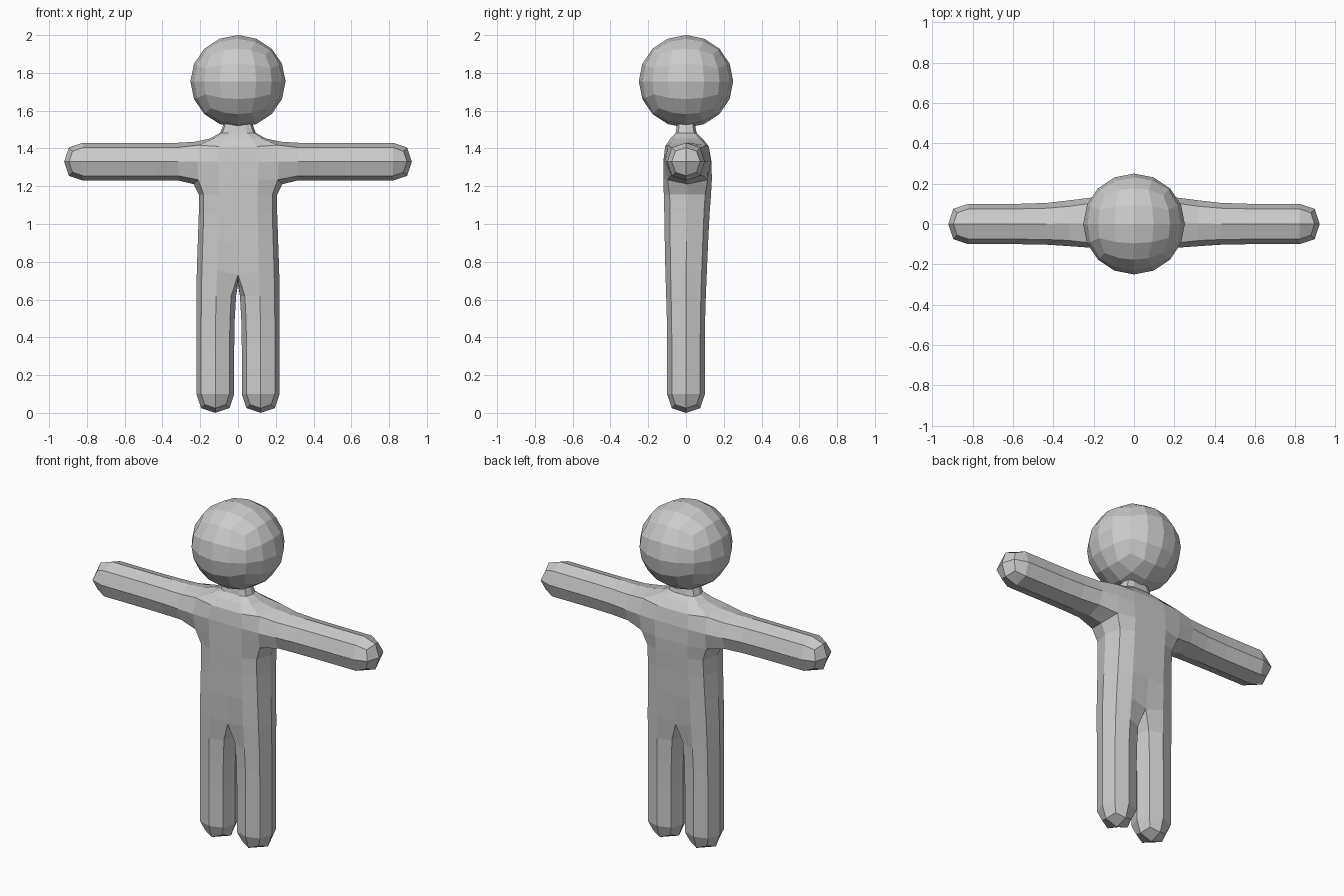
import bpy, bmesh
from math import tan, pi
from mathutils import Vector

if "Cube" in bpy.data.objects:
    bpy.data.objects.remove(bpy.data.objects["Cube"])


def make_object(name, bm):
    bmesh.ops.recalc_face_normals(bm, faces=bm.faces)
    mesh = bpy.data.meshes.new(name)
    bm.to_mesh(mesh)
    bm.free()
    ob = bpy.data.objects.new(name, mesh)
    bpy.context.collection.objects.link(ob)
    return ob


bm = bmesh.new()


def level_ring(x0, x1, y0, y1, z):
    return [bm.verts.new(p) for p in
            ((x0, y0, z), (x1, y0, z), (x1, y1, z), (x0, y1, z))]


def bridge(a, b, sides):
    for i in sides:
        j = (i + 1) % 4
        bm.faces.new((a[i], a[j], b[j], b[i]))


def chain(rings, sides):
    for a, b in zip(rings, rings[1:]):
        bridge(a, b, sides)


FRONT, OUTER, BACK, INNER = range(4)
ALL = (FRONT, OUTER, BACK, INNER)

# leg: square cage from the foot to the hip
hip = level_ring(0, 0.22, -0.11, 0.11, 0.74)
leg = [level_ring(0.02, 0.22, -0.1, 0.1, z) for z in (0, 0.2, 0.5)]
chain(leg + [hip], ALL)
bm.faces.new(leg[0])

# torso half, left open on the mirror plane and at the arm socket
waist = level_ring(0, 0.205, -0.115, 0.125, 1.08)
chest = level_ring(0, 0.21, -0.12, 0.14, 1.23)
shoulder = level_ring(0, 0.22, -0.12, 0.13, 1.43)
chain([hip, waist, chest], (FRONT, OUTER, BACK))
bridge(chest, shoulder, (FRONT, BACK))

# neck, ending inside the head
neck = [level_ring(0, 0.075, -0.045, 0.045, 1.475),
        level_ring(0, 0.08, -0.05, 0.05, 1.58)]
chain([shoulder] + neck, (FRONT, OUTER, BACK))
bm.faces.new(neck[-1])

# arm: square cage out of the socket
arm = [[chest[1], chest[2], shoulder[2], shoulder[1]]]
for x in (0.42, 0.72, 0.92):
    arm.append([bm.verts.new((x, y, z)) for y, z in
                ((-0.1, 1.23), (0.1, 1.23), (0.1, 1.43), (-0.1, 1.43))])
chain(arm, ALL)
bm.faces.new(arm[-1])

body = make_object("body", bm)
mirror = body.modifiers.new("Mirror", 'MIRROR')
mirror.merge_threshold = 0.001
sub = body.modifiers.new("Rounding", 'SUBSURF')
sub.levels = sub.render_levels = 1
sub.use_limit_surface = False

# head: gridded cube pushed out to a ball
bm = bmesh.new()
bmesh.ops.create_cube(bm, size=2)
bmesh.ops.subdivide_edges(bm, edges=bm.edges[:], cuts=3, use_grid_fill=True)
for v in bm.verts:
    d = Vector([tan(c * pi / 4) for c in v.co]).normalized()
    v.co = (d.x * 0.252, d.y * 0.25, 1.755 + d.z * 0.245)
make_object("head", bm)
